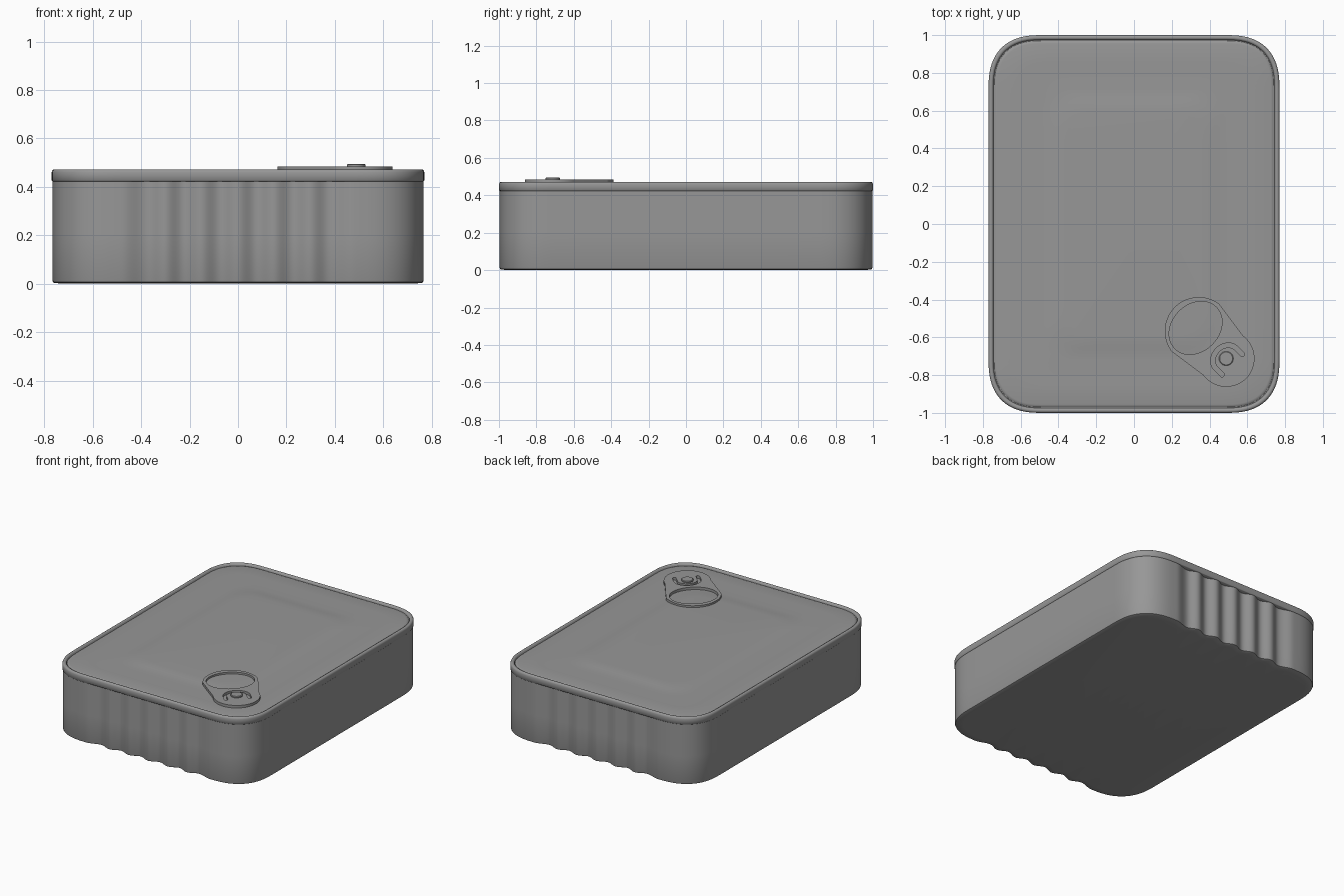
import bpy, math
from math import sin, cos, pi

if "Cube" in bpy.data.objects:
    bpy.data.objects.remove(bpy.data.objects["Cube"])

HX, HY, R = 0.77, 1.0, 0.28

steel = bpy.data.materials.new("dark_grey")
steel.diffuse_color = (0.31, 0.31, 0.31, 1)
steel.use_nodes = True
steel.node_tree.nodes["Principled BSDF"].inputs["Base Color"].default_value = steel.diffuse_color


def flute(x):
    # inward ripple of the end walls, fading out towards the corners
    a = abs(x)
    if a < 0.375:
        return 0.013 * (1 - cos(2 * pi * x / 0.15))
    if a < 0.48:
        return 0.013 * (1 + cos(pi * (a - 0.375) / 0.105))
    return 0.0


def squircle(t):
    # slightly squared-off corner arc
    return math.copysign(abs(t) ** 0.8, t)


def ring(d, z, ripple=0.0, rmin=0.1, arc=16, side=84):
    # rounded rectangle inset by d, with subdivided end walls
    hx, hy = HX - d, HY - d
    r = max(R - d, min(rmin, hx))
    pts = []
    for k, (sx, sy) in enumerate([(1, 1), (-1, 1), (-1, -1), (1, -1)]):
        cx, cy = sx * (hx - r), sy * (hy - r)
        for i in range(arc + 1):
            a = (k + i / arc) * pi / 2
            pts.append([cx + r * squircle(round(cos(a), 9)), cy + r * squircle(round(sin(a), 9)), z])
        n = side if k % 2 == 0 else 8
        for i in range(1, n):
            t = i / n
            if k % 2 == 0:
                pts.append([cx * (1 - 2 * t), cy + sy * r, z])
            else:
                pts.append([cx + sx * r, cy * (1 - 2 * t), z])
    if ripple:
        for p in pts:
            p[1] -= math.copysign(ripple * flute(p[0]), p[1])
    return pts


def finish(ob, angle):
    ob.data.materials.append(steel)
    bpy.ops.object.select_all(action='DESELECT')
    ob.select_set(True)
    bpy.context.view_layer.objects.active = ob
    bpy.ops.object.shade_smooth_by_angle(angle=math.radians(angle))


def loft(name, rings, cap_start=False, cap_end=False, angle=35):
    n = len(rings[0])
    verts = [p for r in rings for p in r]
    faces = [(k * n + i, k * n + (i + 1) % n, (k + 1) * n + (i + 1) % n, (k + 1) * n + i)
             for k in range(len(rings) - 1) for i in range(n)]
    if cap_start:
        faces.append(tuple(reversed(range(n))))
    if cap_end:
        faces.append(tuple(range((len(rings) - 1) * n, len(rings) * n)))
    me = bpy.data.meshes.new(name)
    me.from_pydata(verts, [], faces)
    ob = bpy.data.objects.new(name, me)
    bpy.context.collection.objects.link(ob)
    finish(ob, angle)
    return ob


# can wall and base
wall = [(0.05, 0.0), (0.012, 0.003), (0.006, 0.006), (0.003, 0.014), (0.003, 0.2), (0.003, 0.426)]
loft("can_body", [ring(d, z, 1.0) for d, z in wall], cap_start=True)

# rolled rim
rim = [(0.05, 0.423), (0.003, 0.423), (0.0, 0.426), (0.0, 0.46), (0.003, 0.468), (0.009, 0.472),
       (0.017, 0.472), (0.023, 0.468), (0.026, 0.457)]
loft("rim", [ring(d, z) for d, z in rim], angle=60)

# lid with a slightly raised soft-edged central panel
lid = [(0.026, 0.457), (0.031, 0.457), (0.036, 0.461), (0.045, 0.463), (0.15, 0.463), (0.28, 0.463),
       (0.315, 0.4645), (0.345, 0.4675), (0.375, 0.4705), (0.41, 0.472)]
loft("lid", [ring(d, z, rmin=0.17, side=20) for d, z in lid], cap_end=True)

# pull tab: u runs along the tab towards the rivet end, origin at the rivet
OX, OY = 0.488, -0.712


def arc_pts(cu, cv, ru, rv, a0, a1, n):
    return [(cu + ru * cos(a0 + (a1 - a0) * i / n), cv + rv * sin(a0 + (a1 - a0) * i / n))
            for i in range(n + 1)]


DIST, RB, RS = 0.205, 0.18, 0.15
lean = math.acos((RS - RB) / DIST)
outline = (arc_pts(0, 0, RS, RS, -lean, lean, 32)
           + arc_pts(-DIST, 0, RB, RB, lean, 2 * pi - lean, 40))
finger_hole = arc_pts(-0.229, 0, 0.124, 0.155, 0, 2 * pi, 56)[:-1]
slot = ([(0.045, 0.088)] + arc_pts(0, 0, 0.076, 0.088, pi / 2, 1.5 * pi, 24) + [(0.045, -0.088)]
        + arc_pts(0.045, -0.076, 0.012, 0.012, -pi / 2, pi / 2, 8)[1:]
        + arc_pts(0, 0, 0.052, 0.064, 1.5 * pi, pi / 2, 24)
        + arc_pts(0.045, 0.076, 0.012, 0.012, -pi / 2, pi / 2, 8)[:-1])

cu = bpy.data.curves.new("pull_tab", 'CURVE')
cu.dimensions, cu.fill_mode, cu.extrude = '2D', 'BOTH', 0.009
for loop in (outline, finger_hole, slot):
    sp = cu.splines.new('POLY')
    sp.points.add(len(loop) - 1)
    for p, (u, v) in zip(sp.points, loop):
        p.co = (u, v, 0, 1)
    sp.use_cyclic_u = True
tab = bpy.data.objects.new("pull_tab", cu)
bpy.context.collection.objects.link(tab)
tab.location = (OX, OY, 0.476)
tab.rotation_euler = (0, 0, -pi / 4)
bpy.ops.object.select_all(action='DESELECT')
tab.select_set(True)
bpy.context.view_layer.objects.active = tab
bpy.ops.object.convert(target='MESH')
finish(bpy.context.view_layer.objects.active, 30)

# rivet
prof = [(0.038, 0.46), (0.038, 0.492), (0.034, 0.495)]
loft("rivet", [[(OX + r * cos(i * pi / 16), OY + r * sin(i * pi / 16), z) for i in range(32)]
               for r, z in prof], cap_start=True, cap_end=True)
